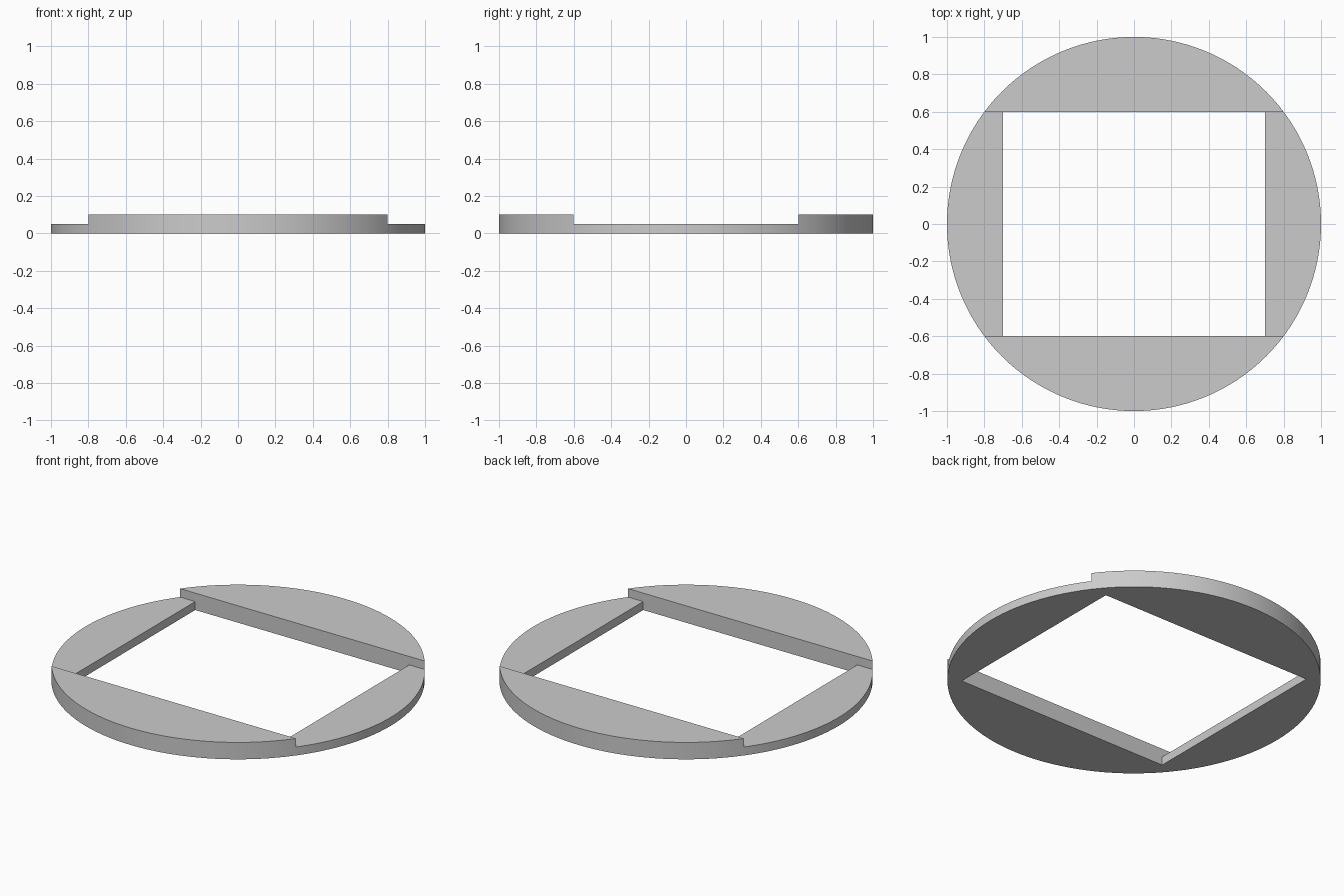
import bpy
import bmesh
from mathutils import Vector

default = bpy.data.objects.get("Cube")
if default:
    bpy.data.objects.remove(default, do_unlink=True)

# Plain grey finish
grey = bpy.data.materials.new("plain grey")
grey.use_nodes = True
colour = (0.6, 0.6, 0.6, 1)
grey.diffuse_color = colour
grey.node_tree.nodes["Principled BSDF"].inputs["Base Color"].default_value = colour

HEIGHT, STEP = 0.1, 0.05
HALF_X, HALF_Y = 0.7, 0.6

# Round ring body
bpy.ops.mesh.primitive_cylinder_add(vertices=128, radius=1, depth=HEIGHT,
                                    location=(0, 0, HEIGHT / 2))
ring = bpy.context.object
ring.name = "stepped_ring"
ring.data.materials.append(grey)

# T-shaped cutter: opens the window and lowers the two side segments
half = [(HALF_X, -0.1), (HALF_X, STEP), (1.2, STEP), (1.2, 0.3)]
profile = half + [(-x, z) for x, z in reversed(half)]
bm = bmesh.new()
face = bm.faces.new([bm.verts.new((x, -HALF_Y, z)) for x, z in profile])
extruded = bmesh.ops.extrude_face_region(bm, geom=[face])["geom"]
bmesh.ops.translate(bm, vec=Vector((0, 2 * HALF_Y, 0)),
                    verts=[v for v in extruded if isinstance(v, bmesh.types.BMVert)])
bmesh.ops.recalc_face_normals(bm, faces=bm.faces)
mesh = bpy.data.meshes.new("window_cutter")
bm.to_mesh(mesh)
bm.free()
cutter = bpy.data.objects.new("window_cutter", mesh)
cutter.hide_render = True
bpy.context.collection.objects.link(cutter)

# Cut, then discard the cutter
cut = ring.modifiers.new("window and step", "BOOLEAN")
cut.operation = "DIFFERENCE"
cut.solver = "EXACT"
cut.object = cutter
bpy.context.view_layer.objects.active = ring
bpy.ops.object.modifier_apply(modifier=cut.name)
bpy.data.objects.remove(cutter, do_unlink=True)

# Smooth rim, crisp edges
bpy.ops.object.shade_smooth_by_angle()
